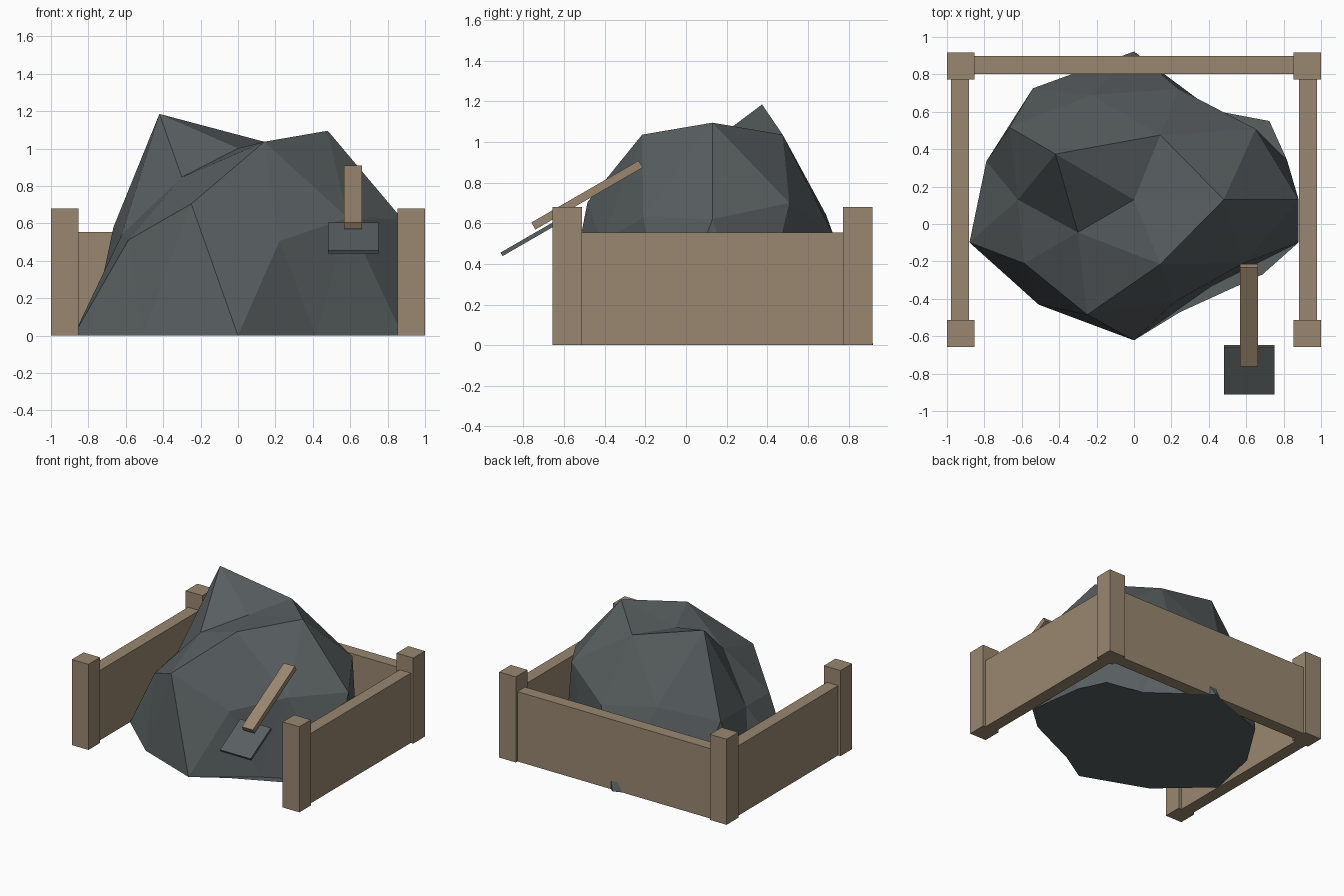
import bpy
from math import atan2, degrees, radians
from mathutils import Vector

default = bpy.data.objects.get("Cube")
if default:
    bpy.data.objects.remove(default, do_unlink=True)


def material(name, rgb):
    m = bpy.data.materials.new(name)
    m.use_nodes = True
    colour = (*rgb, 1.0)
    m.diffuse_color = colour
    bsdf = next(n for n in m.node_tree.nodes if n.type == 'BSDF_PRINCIPLED')
    bsdf.inputs["Base Color"].default_value = colour
    bsdf.inputs["Roughness"].default_value = 0.9
    return m


wood = material("weathered_wood", (0.32, 0.243, 0.163))
grey = material("dark_grey", (0.10, 0.115, 0.12))


def box(name, centre, size, mat, tilt=0.0):
    bpy.ops.mesh.primitive_cube_add(size=1, location=centre,
                                    rotation=(radians(tilt), 0, 0))
    ob = bpy.context.object
    ob.name = name
    ob.scale = size
    bpy.ops.object.transform_apply(location=False, rotation=True, scale=True)
    ob.data.materials.append(mat)
    return ob


# Lump heap: faceted ball with uneven radii, flattened at the ground.
# Each ring lists (direction in degrees -> radius) from the top down.
RINGS = {
    "crown": {0: .913, 72: .864, 144: .988, 216: .706, 288: .864},
    "shoulder": {0: .984, 36: .945, 72: .87, 108: .865, 144: .92,
                 180: .73, 216: .81, 252: .95, 288: .80, 324: .85},
    "rim": {18: .86, 54: .73, 90: .99, 126: .92, 162: .83,
            198: .925, 234: .867, 270: .94, 306: .71, 342: .925},
    "skirt": {36: 1.0, 288: .93, 324: .95},
}


def radius(d):
    if d.z > .95:
        return .71
    angle = round(degrees(atan2(d.y, d.x))) % 360
    ring = ("crown" if d.z > .7 else "shoulder" if d.z > .2
            else "rim" if d.z > -.2 else "skirt")
    return RINGS[ring].get(angle, .8)


bpy.ops.mesh.primitive_ico_sphere_add(subdivisions=2, radius=1, location=(0, .13, 0))
heap = bpy.context.object
heap.name = "lump_heap"
for v in heap.data.vertices:
    d = v.co.normalized()
    r = radius(d)
    v.co = Vector((d.x * r, d.y * r * .8, max(0, d.z * r * 1.41)))
heap.data.materials.append(grey)
heap.data.shade_flat()

# Fence: corner posts, side walls and back wall
for side, s in (("left", 1), ("right", -1)):
    for end, y in (("front", -.585), ("back", .845)):
        box(f"{end}_{side}_post", (s * .927, y, .34), (.146, .146, .68), wood)
    box(f"{side}_wall", (s * .93, .13, .2775), (.098, 1.30, .555), wood)
box("back_wall", (0, .849, .2775), (1.72, .096, .555), wood)

# Shovel leaning on the heap
box("shovel_handle", (.615, -.487, .739), (.097, .61, .04), wood, 30)
box("shovel_blade", (.615, -.78, .521), (.27, .295, .02), grey, 30)
